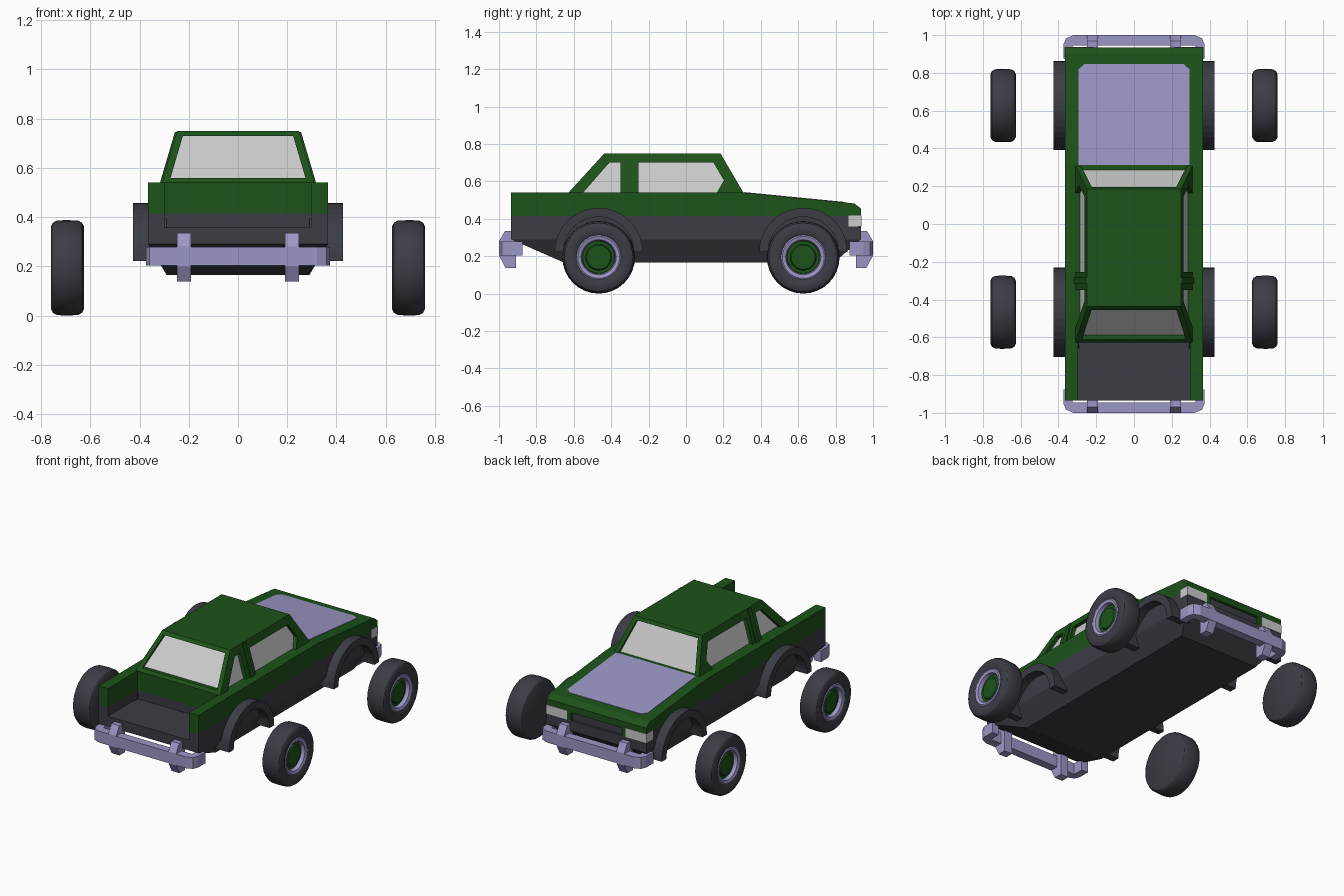
import bpy, bmesh, math
from math import sin, cos, pi

if "Cube" in bpy.data.objects:
    bpy.data.objects.remove(bpy.data.objects["Cube"])


def mat(name, r, g, b):
    m = bpy.data.materials.new(name)
    m.diffuse_color = (r, g, b, 1)
    m.use_nodes = True
    m.node_tree.nodes["Principled BSDF"].inputs["Base Color"].default_value = m.diffuse_color
    return m


GREEN = mat("green_paint", .012, .085, .01)
DARK = mat("dark_trim", .045, .047, .06)
LILAC = mat("lilac_metal", .33, .31, .56)


def finish(name, bm, m):
    bmesh.ops.recalc_face_normals(bm, faces=bm.faces)
    me = bpy.data.meshes.new(name)
    bm.to_mesh(me)
    bm.free()
    if m:
        me.materials.append(m)
    ob = bpy.data.objects.new(name, me)
    bpy.context.collection.objects.link(ob)
    return ob


def loft(name, ring_a, ring_b, m=None):
    """Closed solid between two matching polygons."""
    bm = bmesh.new()
    a = [bm.verts.new(p) for p in ring_a]
    b = [bm.verts.new(p) for p in ring_b]
    bm.faces.new(a)
    bm.faces.new(b)
    n = len(a)
    for i in range(n):
        j = (i + 1) % n
        bm.faces.new((a[i], a[j], b[j], b[i]))
    return finish(name, bm, m)


def side_prism(name, pts, x0, x1, m=None):
    return loft(name, [(x0, y, z) for y, z in pts], [(x1, y, z) for y, z in pts], m)


def box(name, x0, x1, y0, y1, z0, z1, m=None):
    return side_prism(name, [(y0, z0), (y1, z0), (y1, z1), (y0, z1)], x0, x1, m)


def lathe(name, prof, x_sign, y, z, m, n=32):
    """Revolve (x, radius) profile about the axle."""
    bm = bmesh.new()
    rings = []
    for x, r in prof:
        if r == 0:
            rings.append([bm.verts.new((x * x_sign, y, z))] * n)
        else:
            rings.append([bm.verts.new((x * x_sign, y + r * cos(2 * pi * i / n),
                                        z + r * sin(2 * pi * i / n))) for i in range(n)])
    for p, q in zip(rings, rings[1:]):
        for i in range(n):
            j = (i + 1) % n
            f = list(dict.fromkeys((p[i], p[j], q[j], q[i])))
            bm.faces.new(f)
    ob = finish(name, bm, m)
    bpy.context.view_layer.objects.active = ob
    ob.select_set(True)
    bpy.ops.object.shade_smooth_by_angle(angle=math.radians(30))
    ob.select_set(False)


# Lower body: tucked sill, bed floor level, mid band
W, IN, BED = .365, .297, -.628
sill = [(-.935, .29), (-.65, .165), (.79, .165), (.935, .29)]
sw = lambda z: W - (.29 - z) * .6
loft("sill", [(-sw(z), y, z) for y, z in sill], [(sw(z), y, z) for y, z in sill], DARK)
box("bed_floor_band", -W, W, -.935, .935, .29, .357, DARK)
box("mid_band", -W, W, BED, .92, .357, .415, DARK)

# Upper body with sloping hood
side_prism("upper_body", [(BED, .415), (BED, .54), (.307, .54), (.90, .482), (.935, .455),
                          (.935, .41), (.85, .40), (.3, .415)], -W, W, GREEN)
hood = [(-.293, .312), (.293, .312), (.293, .82), (.262, .847), (-.262, .847), (-.293, .82)]
hz = lambda y: .54 - (y - .307) * .0978
loft("hood_panel", [(x, y, hz(y) - .01) for x, y in hood],
     [(x, y, hz(y) + .003) for x, y in hood], LILAC)

for s, side in ((1, "right"), (-1, "left")):
    # Bed walls
    box("bed_wall_lower_" + side, s * IN, s * W, -.935, BED, .357, .415, DARK)
    box("bed_wall_upper_" + side, s * IN, s * W, -.935, BED, .415, .54, GREEN)
    # Headlights and grille surround
    box("headlight_" + side, s * .215, s * .367, .87, .938, .358, .417)
    box("grille_surround_" + side, s * .185, s * .215, .9, .935, .357, .415, GREEN)

# Cabin glass core and roof
glass = lambda x, y0, y1, z: [(-x, y0, z), (x, y0, z), (x, y1, z), (-x, y1, z)]
loft("cabin_glass", glass(.285, -.603, .285, .54), glass(.228, -.425, .173, .735))
loft("roof", glass(.254, -.454, .196, .73), glass(.248, -.436, .184, .75), GREEN)

# Cabin frame: slabs lying in the sloped side, front and rear planes
sx = lambda z: .31 - (z - .54) * .295
ry = lambda z: -.628 + (z - .54) * .914
fy = lambda z: .307 - (z - .54) * .586
side_parts = {
    "front_pillar": [(.307, .54), (.184, .75), (.147, .70), (.203, .605), (.165, .54)],
    "side_rail": [(.184, .75), (.147, .70), (-.41, .70), (-.436, .75)],
    "middle_pillar": [(-.254, .54), (-.254, .70), (-.35, .70), (-.35, .54)],
    "rear_pillar": [(-.628, .54), (-.436, .75), (-.41, .70), (-.55, .54)],
}
for s, side in ((1, "right"), (-1, "left")):
    for name, pts in side_parts.items():
        loft(name + "_" + side, [(s * sx(z), y, z) for y, z in pts],
             [(s * (sx(z) - .03), y, z) for y, z in pts], GREEN)
    rib = [(-.315, .54), (-.283, .54), (-.283, .745), (-.315, .745)]
    loft("pillar_rib_" + side, [(s * (sx(z) + .007), y, z) for y, z in rib],
         [(s * (sx(z) - .03), y, z) for y, z in rib], GREEN)
    post = [(.31, .54), (.248, .75), (.222, .75), (.282, .54)]
    for name, f, d in (("rear_window_post", ry, .03), ("windshield_post", fy, -.03)):
        loft(name + "_" + side, [(s * x, f(z), z) for x, z in post],
             [(s * x, f(z) + d, z) for x, z in post], GREEN)
lower_bar = [(-.303, .54), (.303, .54), (.298, .558), (-.298, .558)]
loft("rear_window_sill", [(x, ry(z), z) for x, z in lower_bar],
     [(x, ry(z) + .03, z) for x, z in lower_bar], GREEN)

# Bumpers with upright guards, front and rear
half = [(.325, .875), (.374, .875), (.374, .95), (.36, .983), (.32, 1.0)]
outline = half + [(-x, y) for x, y in reversed(half)] + [(-.325, .945), (.325, .945)]
guard = [(.91, .138), (.965, .138), (.998, .2), (1.0, .28), (.968, .335), (.935, .335), (.91, .28)]
for e, end in ((1, "hood_end"), (-1, "bed_end")):
    loft("bumper_" + end, [(x, e * y, .203) for x, y in outline],
         [(x, e * y, .278) for x, y in outline], LILAC)
    for s in (1, -1):
        side_prism("bumper_guard_" + end, [(e * y, z) for y, z in guard],
                   s * .191, s * .248, LILAC)

# Wheel arches and detached wheels
TIRE = [(.626, 0), (.626, .168), (.634, .183), (.65, .192), (.70, .194), (.736, .192),
        (.752, .183), (.76, .168), (.76, .135), (.752, .119), (.725, .117), (.72, 0)]
RIM = [(.715, .119), (.752, .119), (.756, .112), (.75, .094), (.725, .088), (.715, .088)]
HUB = [(.718, .09), (.728, .086), (.728, .07), (.738, .064), (.74, 0)]
N = 20
for y, end in ((.627, "hood_end"), (-.467, "bed_end")):
    arc = [(y + r * cos(a), .222 + r * sin(a))
           for r, k in ((.236, 1), (.188, -1))
           for a in [pi * i / N for i in range(N + 1)][::k]]
    for s, side in ((1, "right"), (-1, "left")):
        tag = "_%s_%s" % (end, side)
        side_prism("wheel_arch" + tag, arc, s * .29, s * .427, DARK)
        lathe("tire" + tag, TIRE, s, y, .194, DARK)
        lathe("rim" + tag, RIM, s, y, .194, LILAC)
        lathe("hub" + tag, HUB, s, y, .194, GREEN)
